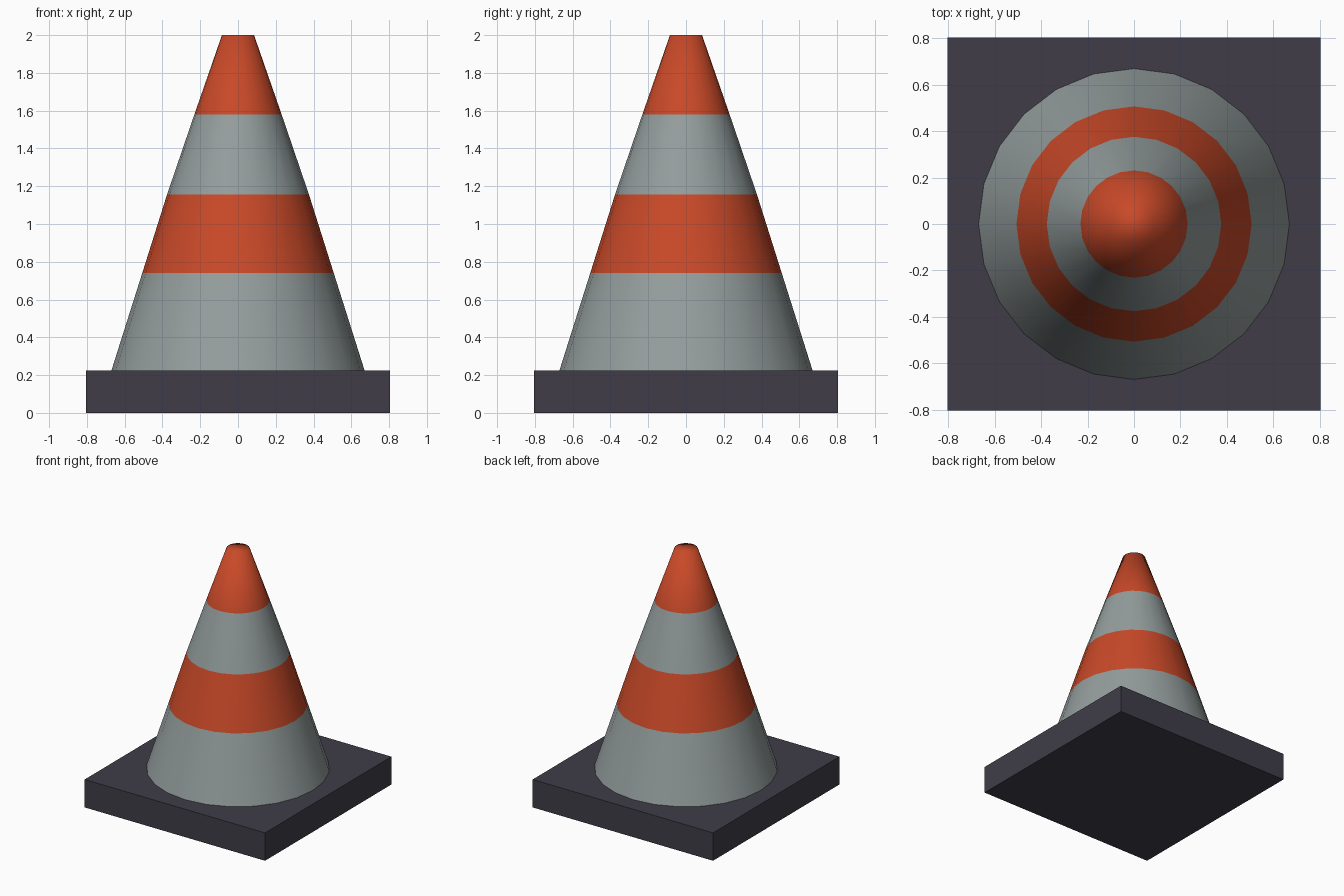
import bpy, bmesh, math

if "Cube" in bpy.data.objects:
    bpy.data.objects.remove(bpy.data.objects["Cube"])

SIDES = 24


def material(name, rgb):
    m = bpy.data.materials.new(name)
    m.diffuse_color = (*rgb, 1.0)
    m.use_nodes = True
    m.node_tree.nodes["Principled BSDF"].inputs["Base Color"].default_value = m.diffuse_color
    return m


orange = material("orange", (0.58, 0.066, 0.021))
grey = material("reflective grey", (0.296, 0.342, 0.337))
dark = material("dark rubber", (0.05, 0.046, 0.065))


def make_object(name, bm, mats):
    bmesh.ops.recalc_face_normals(bm, faces=bm.faces)
    mesh = bpy.data.meshes.new(name)
    bm.to_mesh(mesh)
    bm.free()
    for m in mats:
        mesh.materials.append(m)
    ob = bpy.data.objects.new(name, mesh)
    bpy.context.collection.objects.link(ob)
    return ob


# Square base slab
bm = bmesh.new()
bmesh.ops.create_cube(bm, size=1.0)
for v in bm.verts:
    v.co = (v.co.x * 1.61, v.co.y * 1.61, (v.co.z + 0.5) * 0.225)
make_object("base", bm, [dark])

# Striped cone: rings of (radius, height), bands alternate grey and orange
profile = [(0.67, 0.225), (0.507, 0.74), (0.376, 1.155), (0.231, 1.58), (0.085, 2.0)]
bm = bmesh.new()
rings = []
for r, z in profile:
    rings.append([bm.verts.new((r * math.cos(a), r * math.sin(a), z))
                  for a in (2 * math.pi * i / SIDES for i in range(SIDES))])
for band, (low, high) in enumerate(zip(rings, rings[1:])):
    for i in range(SIDES):
        j = (i + 1) % SIDES
        f = bm.faces.new((low[i], low[j], high[j], high[i]))
        f.material_index = band % 2
# Closed tip and underside
bm.faces.new(rings[-1]).material_index = 1
bm.faces.new(rings[0][::-1]).material_index = 0
for f in bm.faces:
    f.smooth = True
for e in bm.edges:
    if all(v in rings[0] for v in e.verts):
        e.smooth = False
make_object("cone", bm, [grey, orange])
